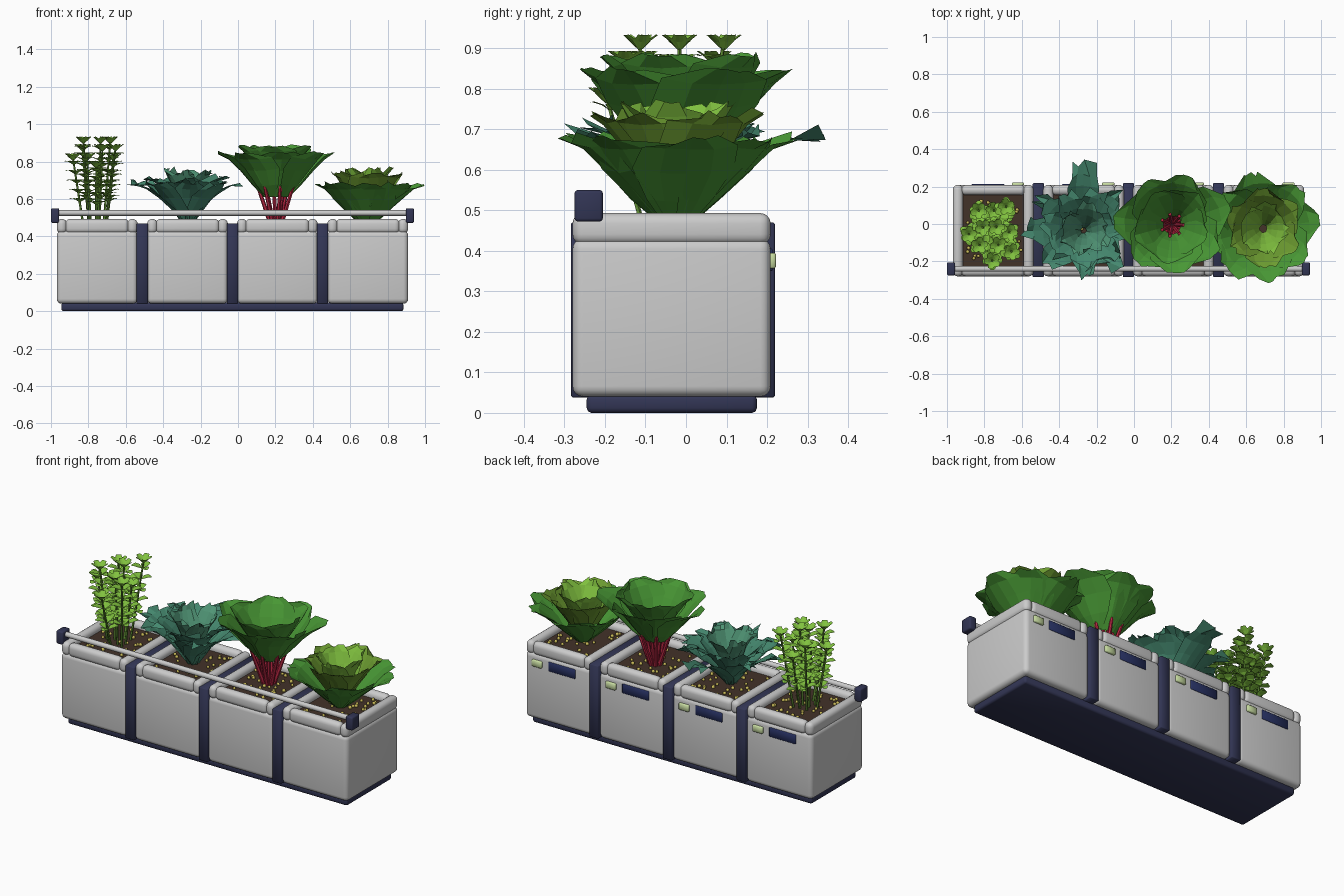
import bpy, bmesh, random
from math import sin, cos, pi, radians
from mathutils import Vector, Matrix

if "Cube" in bpy.data.objects:
    bpy.data.objects.remove(bpy.data.objects["Cube"])

random.seed(4)
XS = [-0.753, -0.27, 0.21, 0.694]      # module centres
CY = -0.036                            # planter centre in depth


def mat(name, rgb):
    m = bpy.data.materials.new(name)
    m.diffuse_color = (*rgb, 1)
    m.use_nodes = True
    m.node_tree.nodes["Principled BSDF"].inputs["Base Color"].default_value = m.diffuse_color
    return m


NAVY = mat("navy", (0.032, 0.036, 0.09))
BLUE = mat("panel_blue", (0.02, 0.03, 0.12))
PALE = mat("pale_green", (0.58, 0.72, 0.36))
SOIL = mat("soil", (0.055, 0.032, 0.022))
SEED = mat("pellet", (0.6, 0.5, 0.1))
TEAL = mat("teal", (0.06, 0.25, 0.16))
TEAL2 = mat("teal_light", (0.08, 0.30, 0.18))
GREEN = mat("leaf_green", (0.065, 0.31, 0.035))
OLIVE = mat("leaf_olive", (0.15, 0.33, 0.03))
LIME = mat("leaf_lime", (0.22, 0.54, 0.05))
STEM = mat("stem_green", (0.12, 0.28, 0.035))
RED = mat("stem_red", (0.48, 0.02, 0.055))


def finish(bm, name, m=None, smooth=False):
    me = bpy.data.meshes.new(name)
    bm.to_mesh(me)
    bm.free()
    ob = bpy.data.objects.new(name, me)
    bpy.context.collection.objects.link(ob)
    if m:
        me.materials.append(m)
    if smooth:
        for p in me.polygons:
            p.use_smooth = True
    return ob


def box(name, x, y, z, bevel=0.0, m=None, seg=4):
    """Bevelled box from (min, max) ranges."""
    bm = bmesh.new()
    bmesh.ops.create_cube(bm, size=1)
    for v in bm.verts:
        v.co = [(r[0] + r[1]) / 2 + c * (r[1] - r[0]) for r, c in zip((x, y, z), v.co)]
    if bevel:
        bmesh.ops.bevel(bm, geom=bm.edges[:], offset=bevel, segments=seg,
                        profile=0.5, affect='EDGES')
    return finish(bm, name, m, smooth=bool(bevel))


def tube(bm, a, b, r0, r1, n=6):
    a, b = Vector(a), Vector(b)
    d = b - a
    M = Matrix.Translation((a + b) / 2) @ d.to_track_quat('Z', 'Y').to_matrix().to_4x4()
    bmesh.ops.create_cone(bm, cap_ends=True, segments=n, radius1=r0, radius2=r1,
                          depth=d.length, matrix=M)


def leaf(bm, c, az, prof, widths, cup=0.3, jag=0.0, size=1.0):
    """Faceted leaf: (radius, height) profile with half widths, cupped across."""
    rows = []
    for i, ((r, z), w) in enumerate(zip(prof, widths)):
        row = []
        for s in (-1, -0.5, 0, 0.5, 1):
            j = jag * i / len(prof) * (abs(s) + (i == len(prof) - 1))
            rad = r * size - cup * w * s * s + random.uniform(-j, j)
            off = s * w + random.uniform(-j, j) * abs(s)
            zz = z + 0.3 * cup * w * s * s + random.uniform(-j, j) * 0.7
            row.append(bm.verts.new((c[0] + rad * cos(az) - off * sin(az),
                                     c[1] + rad * sin(az) + off * cos(az), zz)))
        rows.append(row)
    for p, q in zip(rows, rows[1:]):
        for k in range(4):
            bm.faces.new((p[k], q[k], q[k + 1], p[k + 1]))


def ring(name, c, leaves, prof, widths, m, cup, jag):
    """One ring of leaves, each given as (azimuth in degrees, relative size)."""
    bm = bmesh.new()
    for az, size in leaves:
        leaf(bm, c, radians(az), prof, widths, cup, jag, size)
    finish(bm, name, m)


def even(n, start, vary=0.06):
    return [(start + 360 * i / n + random.uniform(-6, 6) * bool(i),
             1 - random.uniform(0, 2 * vary) * bool(i)) for i in range(n)]


# base plinth and straps between the modules
box("base", (-0.945, 0.885), (-0.245, 0.175), (0, 0.045), 0.012, NAVY, 2)
for i in range(3):
    x = (XS[i] + XS[i + 1]) / 2
    box(f"strap_{i}", (x - 0.03, x + 0.03), (-0.284, 0.219), (0.038, 0.47), 0.004, NAVY, 1)

# planter modules: tub, four rim bars, soil, back panel and tag
for i, x in enumerate(XS):
    l, r, f, b = x - 0.216, x + 0.216, -0.28, 0.209
    box(f"tub_{i}", (l, r), (f, b), (0.04, 0.43), 0.026)
    z = (0.415, 0.493)
    for n, (u, v) in {"left": (l, l + 0.055), "right": (r - 0.055, r)}.items():
        box(f"rim_{n}_{i}", (u, v), (f, b), z, 0.026)
    for n, (u, v) in {"front": (f, f + 0.055), "back": (b - 0.055, b)}.items():
        box(f"rim_{n}_{i}", (l + 0.045, r - 0.045), (u, v), z, 0.026)
    box(f"soil_{i}", (l + 0.03, r - 0.03), (f + 0.03, b - 0.03), (0.40, 0.458), 0, SOIL)
    box(f"back_panel_{i}", (x - 0.115, x + 0.06), (0.2, 0.214), (0.35, 0.405), 0.003, BLUE, 1)
    box(f"tag_{i}", (x + 0.10, x + 0.165), (0.2, 0.222), (0.356, 0.395), 0.004, PALE, 1)

# fertiliser pellets
bm = bmesh.new()
for x in XS:
    for _ in range(34):
        p = (x + random.uniform(-.15, .15), CY + random.uniform(-.17, .17), 0.464)
        bmesh.ops.create_icosphere(bm, subdivisions=1, radius=random.uniform(.009, .012),
                                   matrix=Matrix.Translation(p))
finish(bm, "pellets", SEED, True)

# front rail with end blocks
bm = bmesh.new()
tube(bm, (-0.97, -0.24, 0.525), (0.91, -0.24, 0.525), 0.015, 0.015, 16)
rail = finish(bm, "front_rail")
for p in rail.data.polygons:
    p.use_smooth = len(p.vertices) == 4
for n, x in (("left", -1.0), ("right", 0.897)):
    box(f"rail_end_{n}", (x, x + 0.044), (-0.275, -0.205), (0.472, 0.55), 0.008, NAVY, 2)

# herb: fanned upright stems with whorls of small leaves
stems, leaves = bmesh.new(), bmesh.new()
for i in range(11):
    a, k = i * 2.4 + 0.5, ((i + 0.5) / 10.5) ** 0.5
    base = Vector((-0.76 + 0.07 * k * cos(a), CY + 0.08 * k * sin(a), 0.45))
    top = Vector((-0.76 + 0.13 * k * cos(a), CY + 0.19 * k * sin(a),
                  (0.91, 0.82, 0.87, 0.78)[i % 4]))
    tube(stems, base, top, 0.007, 0.005, 5)
    for j in range(5):
        p = base.lerp(top, 0.36 + 0.135 * j)
        for q in range(3):
            leaf(leaves, p, j * 1.0 + q * 2.1 + i,
                 [(0.003, p.z), (0.02, p.z + .012), (0.045, p.z + .02), (0.06, p.z + .016)],
                 [0.004, 0.022, 0.024, 0.008], 0.2)
    for q in range(5):
        leaf(leaves, top, q * 1.257 + i,
             [(0.002, top.z - .015), (0.022, top.z + .005), (0.045, top.z + .022)],
             [0.004, 0.022, 0.014], 0.3)
finish(stems, "herb_stems", STEM)
finish(leaves, "herb_leaves", LIME)

# kale: jagged teal rosette
K = (-0.27, -0.035)
ring("kale_outer", K, [(90, 1), (146, .84), (180, .9), (222, .78), (275, .66), (318, .76), (8, .82), (45, .8)],
     [(.02, .46), (.08, .53), (.17, .605), (.24, .65), (.30, .675), (.355, .685)],
     [.03, .065, .075, .085, .06, .035], TEAL, 0.25, 0.024)
ring("kale_middle", K, even(7, 65),
     [(.02, .47), (.07, .57), (.13, .645), (.185, .69), (.225, .71)],
     [.03, .06, .08, .075, .04], TEAL, 0.3, 0.024)
ring("kale_inner", K, even(6, 20),
     [(.015, .48), (.045, .59), (.085, .67), (.12, .725), (.14, .75)],
     [.02, .05, .065, .055, .03], TEAL2, 0.3, 0.02)

# chard: red stalks fanning out under a bowl of broad leaves
C = (0.205, -0.005)
bm = bmesh.new()
for i in range(14):
    a = i * 2 * pi / 14
    rad = 0.10 if i % 2 else 0.06
    tube(bm, (C[0] + .25 * rad * cos(a), C[1] + .25 * rad * sin(a), .45),
         (C[0] + rad * cos(a), C[1] + rad * sin(a), .67), 0.013, 0.009, 6)
finish(bm, "chard_stalks", RED)
ring("chard_outer", C, [(20, 1), (72, .84), (125, .84), (172, .97), (228, .85), (278, .8), (328, .88)],
     [(.07, .61), (.13, .67), (.20, .75), (.265, .81), (.325, .845)],
     [.03, .09, .14, .14, .055], GREEN, 0.32, 0.007)
ring("chard_inner", C, even(5, 50),
     [(.05, .62), (.09, .71), (.14, .79), (.185, .85), (.215, .88)],
     [.03, .085, .13, .125, .055], GREEN, 0.35, 0.007)

# lettuce: three leaf rings getting lighter inwards
L = (0.69, -0.025)
ring("lettuce_outer", L, even(8, 8),
     [(.03, .46), (.10, .52), (.18, .59), (.25, .65), (.308, .675)],
     [.03, .085, .125, .12, .05], GREEN, 0.28, 0.014)
ring("lettuce_middle", L, even(6, 30),
     [(.03, .48), (.075, .57), (.13, .65), (.18, .71), (.215, .735)],
     [.03, .075, .11, .105, .045], OLIVE, 0.3, 0.013)
ring("lettuce_inner", L, even(5, 70),
     [(.02, .50), (.05, .59), (.085, .67), (.12, .73), (.14, .76)],
     [.02, .055, .08, .075, .035], LIME, 0.3, 0.012)
